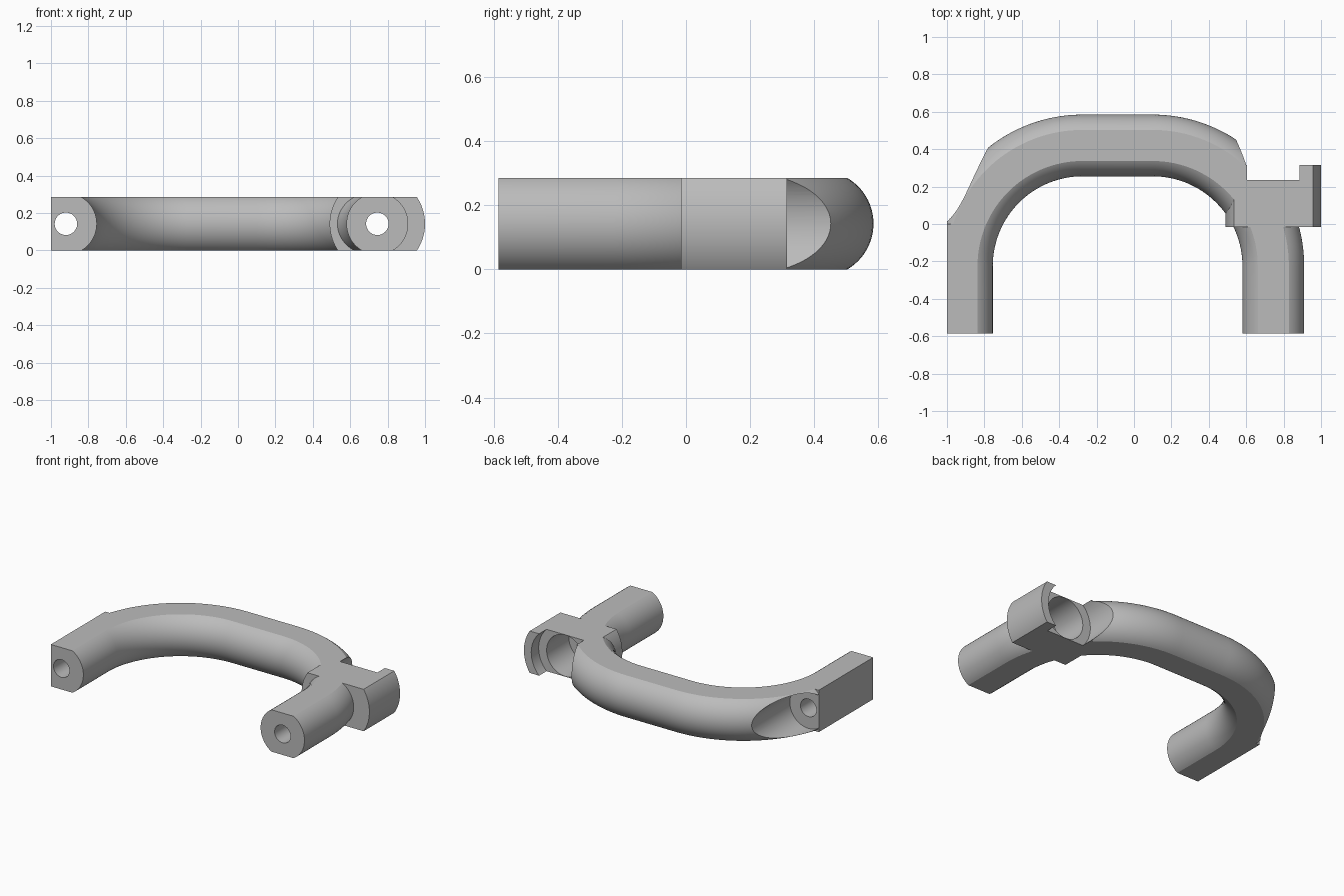
import bpy, bmesh
from math import pi, sin, cos, radians
from mathutils import Vector

cube = bpy.data.objects.get("Cube")
if cube:
    bpy.data.objects.remove(cube, do_unlink=True)

MID_Z = 0.1425      # height of the tube axis
TUBE_R = 0.165
BEND_R = 0.645
LEFT_X, RIGHT_X = -0.92, 0.745
FRONT_Y = -0.585
BEND_Y = -0.225

grey = bpy.data.materials.new("satin grey")
grey.use_nodes = True
colour = (0.5, 0.5, 0.5, 1)
grey.diffuse_color = colour
grey.node_tree.nodes["Principled BSDF"].inputs["Base Color"].default_value = colour


def add_object(name, bm):
    bmesh.ops.recalc_face_normals(bm, faces=bm.faces)
    mesh = bpy.data.meshes.new(name)
    bm.to_mesh(mesh)
    bm.free()
    mesh.materials.append(grey)
    obj = bpy.data.objects.new(name, mesh)
    bpy.context.collection.objects.link(obj)
    return obj


def sweep(name, path, radius, sides=96):
    """Round tube along a path lying level at the axis height."""
    bm = bmesh.new()
    rings = []
    for i, p in enumerate(path):
        ahead = path[min(i + 1, len(path) - 1)]
        behind = path[max(i - 1, 0)]
        t = (ahead - behind).normalized()
        side = Vector((t.y, -t.x, 0))
        rings.append([bm.verts.new(p + side * radius * cos(a) + Vector((0, 0, radius * sin(a))))
                      for a in (2 * pi * k / sides for k in range(sides))])
    for r0, r1 in zip(rings, rings[1:]):
        for k in range(sides):
            n = (k + 1) % sides
            bm.faces.new((r0[k], r0[n], r1[n], r1[k]))
    bm.faces.new(rings[0])
    bm.faces.new(rings[-1])
    return add_object(name, bm)


def rod(name, x, y0, y1, radius):
    return sweep(name, [Vector((x, y0, MID_Z)), Vector((x, y1, MID_Z))], radius)


def box(name, low, high):
    bm = bmesh.new()
    bmesh.ops.create_cube(bm, size=1)
    for v in bm.verts:
        v.co = [high[i] if v.co[i] > 0 else low[i] for i in range(3)]
    return add_object(name, bm)


def combine(target, tool, operation):
    mod = target.modifiers.new(tool.name, "BOOLEAN")
    mod.operation = operation
    mod.solver = "EXACT"
    mod.object = tool
    bpy.context.view_layer.objects.active = target
    bpy.ops.object.modifier_apply(modifier=mod.name)
    bpy.data.objects.remove(tool, do_unlink=True)


# Handle tube: two legs, two quarter bends and a straight grip
path = [Vector((LEFT_X, FRONT_Y - 0.1, MID_Z))]
for centre_x, start in ((LEFT_X + BEND_R, 180), (RIGHT_X - BEND_R, 90)):
    for k in range(33):
        a = radians(start - 90 * k / 32)
        path.append(Vector((centre_x + BEND_R * cos(a), BEND_Y + BEND_R * sin(a), MID_Z)))
path.append(Vector((RIGHT_X, FRONT_Y - 0.1, MID_Z)))
handle = sweep("handle", path, TUBE_R)

# Collar on the right leg and square shoulder on the left leg
combine(handle, rod("collar", RIGHT_X, -0.015, 0.315, 0.255), "UNION")
combine(handle, box("shoulder", (-1.2, FRONT_Y - 0.2, -0.2), (LEFT_X, 0, 0.5)), "UNION")

# Flat top, bottom, outer side and leg ends
combine(handle, box("trim", (-1, FRONT_Y, 0), (1.2, 0.8, 2 * MID_Z)), "INTERSECT")

# Counterbores and screw holes
combine(handle, rod("collar_recess", RIGHT_X, 0.235, 0.9, 0.2), "DIFFERENCE")
for x in (LEFT_X, RIGHT_X):
    combine(handle, rod("counterbore", x, -0.003, 0.9, 0.14), "DIFFERENCE")
    combine(handle, rod("screw_hole", x, -0.9, 0.2, 0.06), "DIFFERENCE")

# Smooth shading with crisp edges
bpy.ops.object.select_all(action="DESELECT")
handle.select_set(True)
bpy.context.view_layer.objects.active = handle
bpy.ops.object.shade_smooth_by_angle(angle=radians(25))
